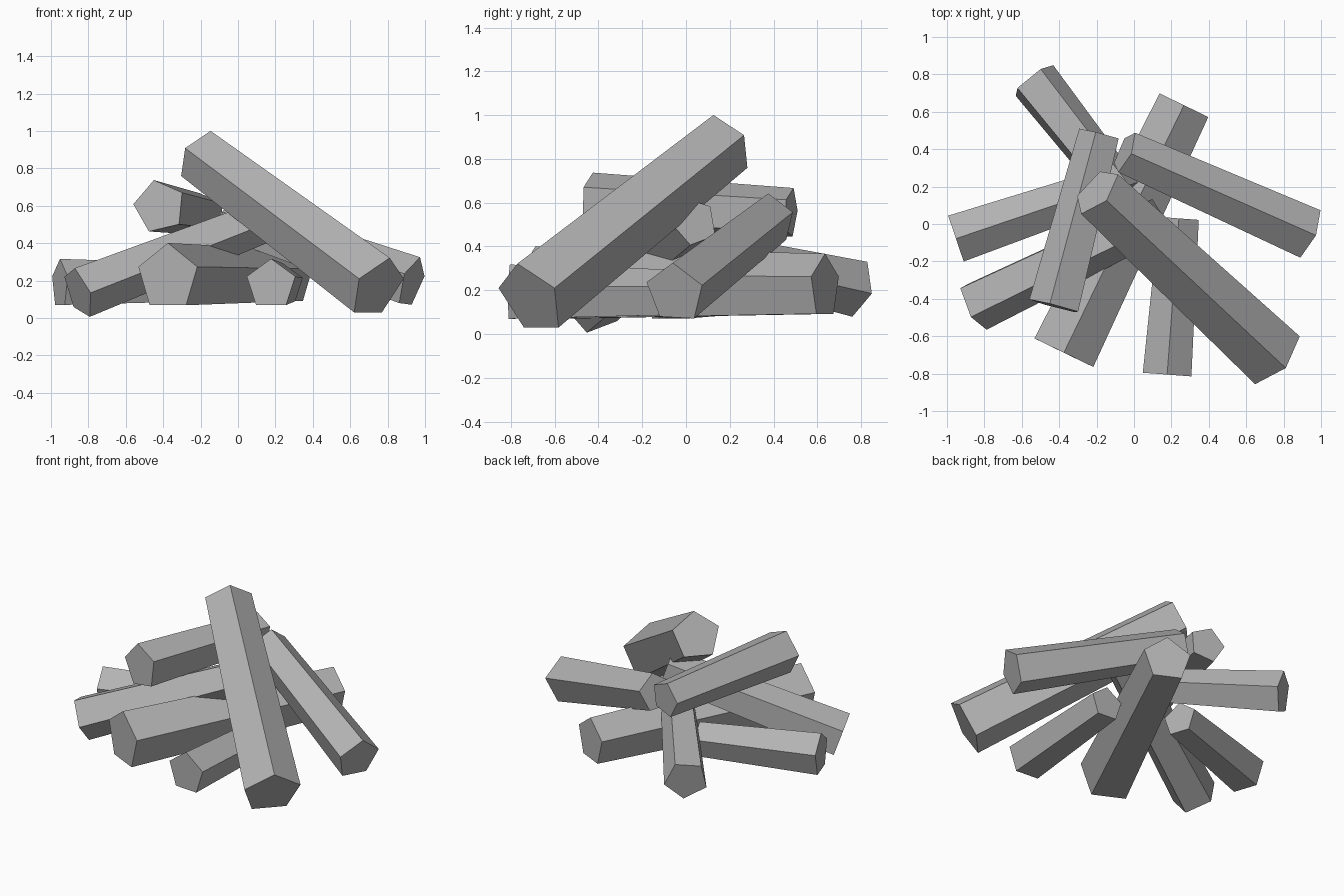
import bpy, bmesh
from math import sin, cos, radians
from mathutils import Vector

if "Cube" in bpy.data.objects:
    bpy.data.objects.remove(bpy.data.objects["Cube"])

SIDES = 5

# dark grey shared by all logs
grey = bpy.data.materials.new("log_grey")
grey.diffuse_color = (.45, .45, .45, 1)
grey.use_nodes = True
grey.node_tree.nodes["Principled BSDF"].inputs["Base Color"].default_value = grey.diffuse_color


def log(name, outer, inner, r_outer, r_inner, roll=0.0):
    """Tapered five-sided log from its outer end to its inner end."""
    a, b = Vector(outer), Vector(inner)
    d = (b - a).normalized()
    right = d.cross(Vector((0, 0, 1))).normalized()
    up = right.cross(d)
    bm = bmesh.new()
    rings = []
    for centre, r in ((a, r_outer), (b, r_inner)):
        ring = []
        for k in range(SIDES):
            t = radians(roll + 360 * k / SIDES)
            ring.append(bm.verts.new(centre + r * (cos(t) * up + sin(t) * right)))
        rings.append(ring)
    # end caps and side faces
    bm.faces.new(rings[0])
    bm.faces.new(rings[1][::-1])
    for k in range(SIDES):
        n = (k + 1) % SIDES
        bm.faces.new((rings[0][k], rings[0][n], rings[1][n], rings[1][k]))
    bmesh.ops.recalc_face_normals(bm, faces=bm.faces)
    me = bpy.data.meshes.new(name)
    bm.to_mesh(me)
    bm.free()
    me.materials.append(grey)
    ob = bpy.data.objects.new(name, me)
    bpy.context.collection.objects.link(ob)
    return ob


# logs lying on the ground
log("base_log_long", (-.375, -.688, .217), (.267, .635, .215), .184, .152)
log("base_log_front", (.177, -.805, .18), (.24, .03, .18), .137, .112)
log("base_log_left", (-.952, -.078, .18), (-.22, .17, .18), .136, .112)

# logs leaning in toward the middle
log("leaning_log_back", (-.54, .77, .213), (-.06, .16, .35), .137, .112, -30)
log("leaning_log_left", (-.852, -.435, .137), (.12, .035, .515), .145, .12, 19)
log("leaning_log_right", (.93, -.05, .187), (-.05, .385, .527), .145, .121, 3)
log("leaning_log_tall", (.747, -.71, .16), (-.2, .175, .867), .184, .152)

# log resting on top
log("top_log", (-.42, -.44, .596), (-.18, .48, .553), .145, .117, -13)
